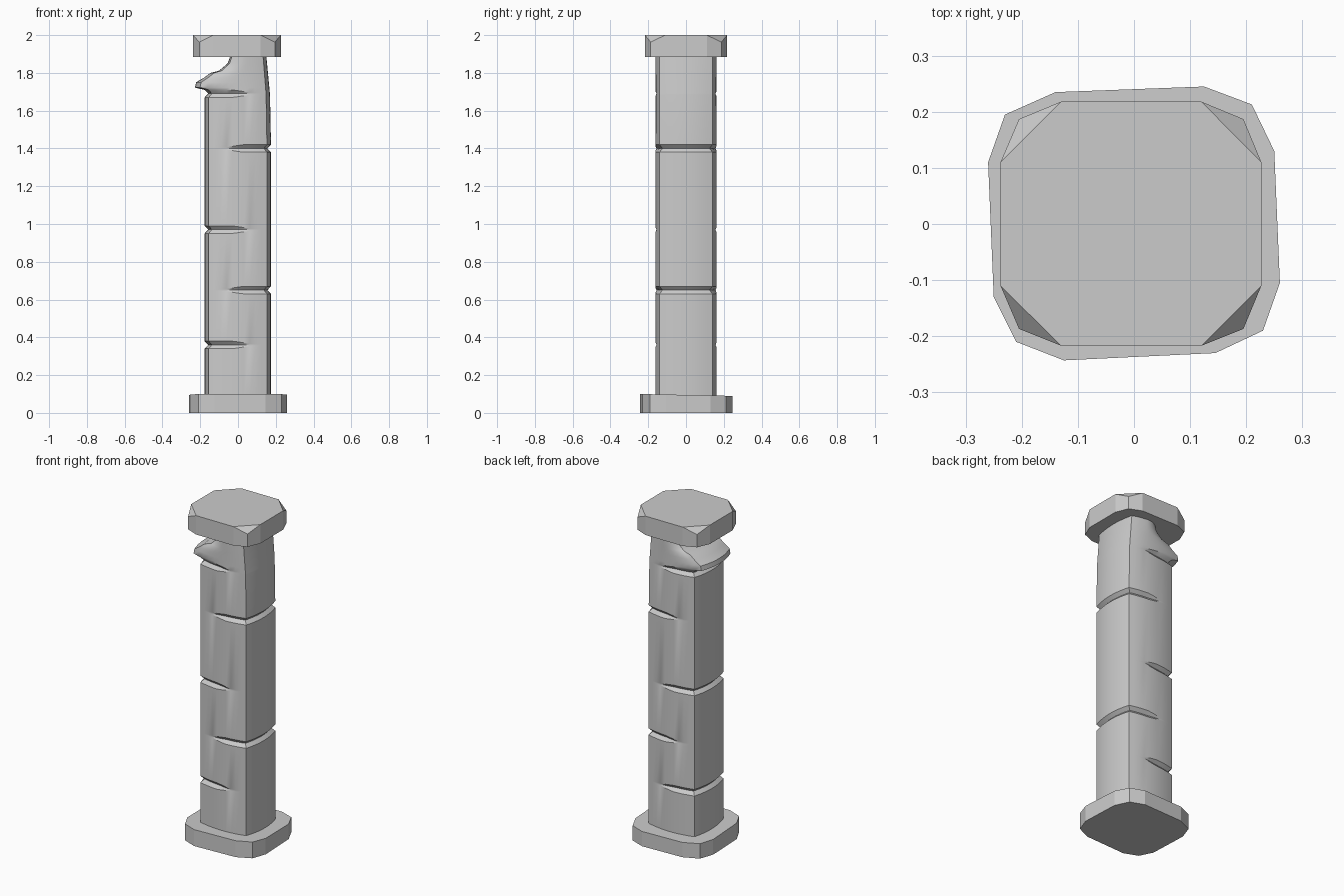
import bpy, bmesh

if "Cube" in bpy.data.objects:
    bpy.data.objects.remove(bpy.data.objects["Cube"])


def finish(name, bm, smooth=None):
    bmesh.ops.recalc_face_normals(bm, faces=bm.faces)
    me = bpy.data.meshes.new(name)
    bm.to_mesh(me)
    bm.free()
    ob = bpy.data.objects.new(name, me)
    bpy.context.collection.objects.link(ob)
    if smooth:
        bpy.ops.object.select_all(action='DESELECT')
        ob.select_set(True)
        bpy.context.view_layer.objects.active = ob
        bpy.ops.object.shade_smooth_by_angle(angle=smooth)
    return ob


def bridge(bm, a, b):
    n = len(a)
    for i in range(n):
        bm.faces.new((a[i], a[(i + 1) % n], b[(i + 1) % n], b[i]))


def lerp_table(table, t):
    for (t0, v0), (t1, v1) in zip(table, table[1:]):
        if t <= t1:
            return v0 + (v1 - v0) * max(0, t - t0) / (t1 - t0)
    return table[-1][1]


# Foot: slightly twisted slab with cut corners
foot_outline = [(-.14, .235), (.125, .245), (.21, .213), (.25, .13), (.26, -.105), (.23, -.19),
                (.145, -.23), (-.125, -.243), (-.21, -.21), (-.25, -.13), (-.26, .11), (-.23, .195)]
bm = bmesh.new()
low = [bm.verts.new((x, y, 0)) for x, y in foot_outline]
top = [bm.verts.new((x, y, .095 - .01 * y / .48)) for x, y in foot_outline]
bridge(bm, low, top)
bm.faces.new(low)
bm.faces.new(top)
finish("foot", bm)

# Cap: slab whose four corner points dip on top
cap_outline = [(-.13, .218), (.12, .218), (.195, .187), (.227, .11), (.227, -.11), (.195, -.187),
               (.12, -.217), (-.13, -.217), (-.205, -.187), (-.238, -.11), (-.238, .11), (-.205, .187)]
bm = bmesh.new()
corners = (2, 5, 8, 11)
low = [bm.verts.new((x, y, 1.885)) for x, y in cap_outline]
top = [bm.verts.new((x, y, 1.963 if i in corners else 2)) for i, (x, y) in enumerate(cap_outline)]
bridge(bm, low, top)
bm.faces.new(low)
bm.faces.new([v for i, v in enumerate(top) if i not in corners])
for i in corners:
    bm.faces.new((top[i - 1], top[i], top[(i + 1) % 12]))
finish("cap", bm)

# Shaft section: square with sharp corners and bulging sides
HX, HY, BULGE, N = .155, .14, .022, 10
section = []
for i in range(N):
    t = 2 * i / N - 1
    section.append((HX * t, -HY - BULGE * (1 - t * t)))
for i in range(N):
    t = 2 * i / N - 1
    section.append((HX + BULGE * (1 - t * t), HY * t))
section += [(-x, -y) for x, y in section]

# Broken top: left and right limits of the shaft by height
left_limit = [(1.71, -.177), (1.722, -.228), (1.75, -.222), (1.775, -.18), (1.80, -.145),
              (1.812, -.10), (1.85, -.055), (1.89, -.04)]
right_limit = [(1.4, .175), (1.68, .170), (1.89, .150)]
PIVOT = .05


def shape(x, y, z):
    limit = lerp_table(left_limit, z) if x < PIVOT else lerp_table(right_limit, z)
    full = -.177 if x < PIVOT else .177
    return PIVOT + (x - PIVOT) * (limit - PIVOT) / (full - PIVOT), y, z


bm = bmesh.new()
rings = []


def ring(fn):
    rings.append([bm.verts.new(fn(x, y)) for x, y in section])


ring(lambda x, y: shape(x, y, .08))
# Wedge-shaped joints, alternately cut from left (-1) and right (+1)
for zc, side in ((.36, -1), (.65, 1), (.97, -1), (1.40, 1), (1.69, -1)):
    for k in (-1, 0, 1):
        def joint(x, y):
            w = min(1, max(0, (side * x + .075) / .1))
            s = 1 - (.11 * w if k == 0 else 0)
            return shape(x * s, y * s, zc + k * (.004 + (.016 * w)))
        ring(joint)
for z, _ in left_limit[1:]:
    ring(lambda x, y: shape(x, y, z))
for a, b in zip(rings, rings[1:]):
    bridge(bm, a, b)
bm.faces.new(rings[0])
bm.faces.new(rings[-1])
finish("shaft", bm, .52)
